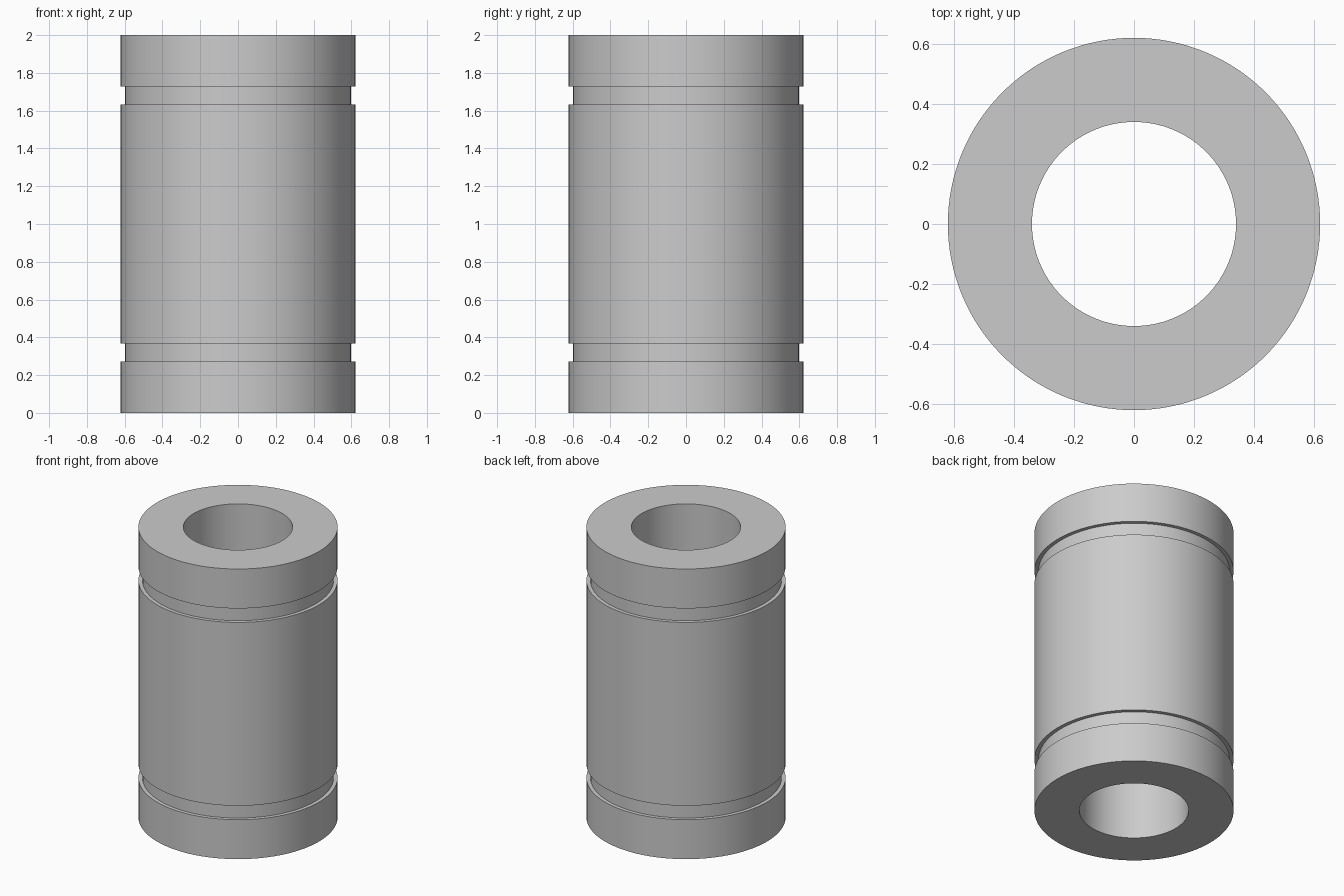
import bpy
import bmesh
import math

cube = bpy.data.objects.get("Cube")
if cube:
    bpy.data.objects.remove(cube, do_unlink=True)

SIDES = 128
HEIGHT = 2.0
OUTER, GROOVE, BORE = 0.622, 0.597, 0.341
GROOVE_LOW, GROOVE_HIGH = 0.272, 0.368

# Plain grey metal
metal = bpy.data.materials.new("grey metal")
metal.use_nodes = True
colour = (0.6, 0.6, 0.6, 1.0)
metal.diffuse_color = colour
metal.node_tree.nodes["Principled BSDF"].inputs["Base Color"].default_value = colour

# Wall cross-section: lower half of the outside, mirrored to the upper half
lower = [(BORE, 0.0), (OUTER, 0.0), (OUTER, GROOVE_LOW),
         (GROOVE, GROOVE_LOW), (GROOVE, GROOVE_HIGH), (OUTER, GROOVE_HIGH)]
profile = lower + [(r, HEIGHT - z) for r, z in reversed(lower)]

# Bearing sleeve: the closed cross-section swept around z
bm = bmesh.new()
rings = []
for r, z in profile:
    angles = [math.tau * i / SIDES for i in range(SIDES)]
    rings.append([bm.verts.new((r * math.cos(a), r * math.sin(a), z)) for a in angles])
for ring, following in zip(rings, rings[1:] + rings[:1]):
    for i in range(SIDES):
        j = (i + 1) % SIDES
        bm.faces.new((ring[i], ring[j], following[j], following[i]))
bmesh.ops.recalc_face_normals(bm, faces=bm.faces)

mesh = bpy.data.meshes.new("bearing_sleeve")
bm.to_mesh(mesh)
bm.free()
mesh.materials.append(metal)
sleeve = bpy.data.objects.new("bearing_sleeve", mesh)
bpy.context.collection.objects.link(sleeve)

# Smooth round walls with crisp rims
bpy.ops.object.select_all(action="DESELECT")
sleeve.select_set(True)
bpy.context.view_layer.objects.active = sleeve
bpy.ops.object.shade_smooth_by_angle(angle=math.radians(30))
